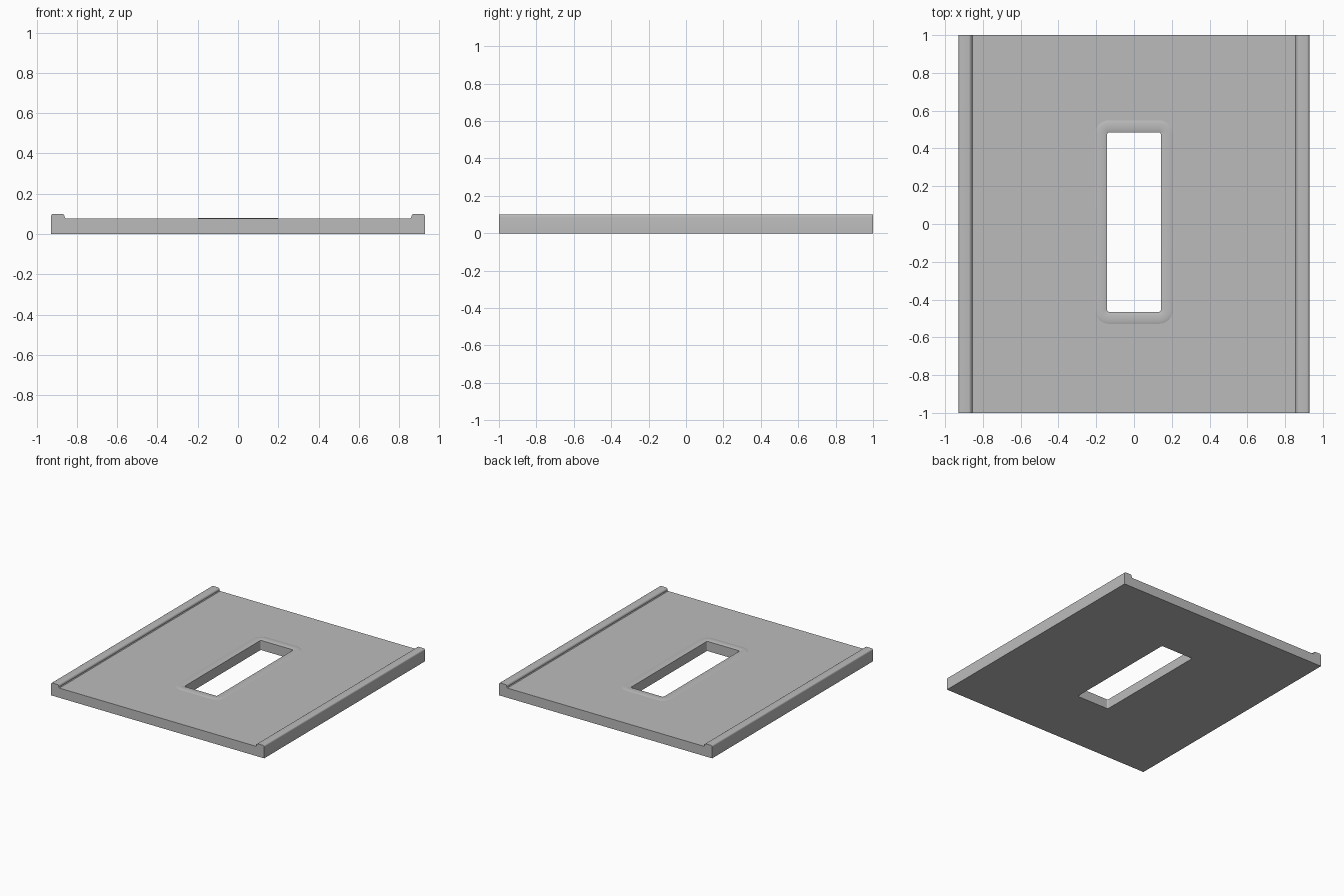
import bpy, bmesh, math

if "Cube" in bpy.data.objects:
    bpy.data.objects.remove(bpy.data.objects["Cube"])

grey = bpy.data.materials.new("plain grey")
grey.diffuse_color = (0.5, 0.5, 0.5, 1)
grey.use_nodes = True
grey.node_tree.nodes["Principled BSDF"].inputs["Base Color"].default_value = grey.diffuse_color

TOP = 0.076          # upper surface of the plate
HX, HY = 0.142, 0.475  # half size of the slot
CY = 0.01            # slot centre in y


def finish(name, bm):
    bmesh.ops.recalc_face_normals(bm, faces=bm.faces[:])
    me = bpy.data.meshes.new(name)
    bm.to_mesh(me)
    bm.free()
    ob = bpy.data.objects.new(name, me)
    me.materials.append(grey)
    bpy.context.collection.objects.link(ob)
    return ob


def rounded_rect(hx, hy, r, n=6):
    pts = []
    for k, (sx, sy) in enumerate([(1, 1), (-1, 1), (-1, -1), (1, -1)]):
        for i in range(n + 1):
            a = math.pi / 2 * (k + i / n)
            pts.append((sx * (hx - r) + r * math.cos(a),
                        CY + sy * (hy - r) + r * math.sin(a)))
    return pts


def loft(name, loops, caps=False):
    bm = bmesh.new()
    rings = [[bm.verts.new((x, y, z)) for x, y in pts] for pts, z in loops]
    for a, b in zip(rings, rings[1:]):
        for i in range(len(a)):
            j = (i + 1) % len(a)
            bm.faces.new((a[i], a[j], b[j], b[i]))
    if caps:
        bm.faces.new(rings[0])
        bm.faces.new(rings[-1])
    return finish(name, bm)


# plate with a rounded rail along each long side, one extruded profile
half = [(0.928, 0), (0.928, 0.088)]
for i in range(1, 5):
    a = math.pi / 2 * i / 4
    half.append((0.916 + 0.012 * math.cos(a), 0.088 + 0.012 * math.sin(a)))
for i in range(5):
    a = math.pi / 2 * (1 + i / 4)
    half.append((0.875 + 0.015 * math.cos(a), 0.085 + 0.015 * math.sin(a)))
half += [(0.86, 0.081), (0.855, TOP)]
profile = half + [(-x, z) for x, z in reversed(half)]
bm = bmesh.new()
face = bm.faces.new([bm.verts.new((x, -1, z)) for x, z in profile])
ext = bmesh.ops.extrude_face_region(bm, geom=[face])
for v in ext["geom"]:
    if isinstance(v, bmesh.types.BMVert):
        v.co.y = 1
plate = finish("railed_plate", bm)

# slot cut through the plate
slot = rounded_rect(HX, HY, 0.01)
cutter = loft("slot_cutter", [(slot, -0.1), (slot, 0.2)], caps=True)
cutter.hide_render = True
cutter.hide_viewport = True
cut = plate.modifiers.new("slot", 'BOOLEAN')
cut.object = cutter
cut.solver = 'EXACT'

# low domed rim around the slot
rim_loops = []
for i in range(9):
    t = i / 8
    w = 0.067 * (1 - t)
    z = TOP - 0.001 + 0.005 * math.sin(math.pi * t) ** 0.7 if 0 < t < 1 else TOP - 0.001
    rim_loops.append((rounded_rect(HX + w, HY + w, 0.01 + w), z))
rim = loft("slot_rim", rim_loops)

# smooth shading with sharp edges kept
for ob in (plate, rim):
    bpy.ops.object.select_all(action='DESELECT')
    ob.select_set(True)
    bpy.context.view_layer.objects.active = ob
    bpy.ops.object.shade_smooth_by_angle(angle=math.radians(30))
